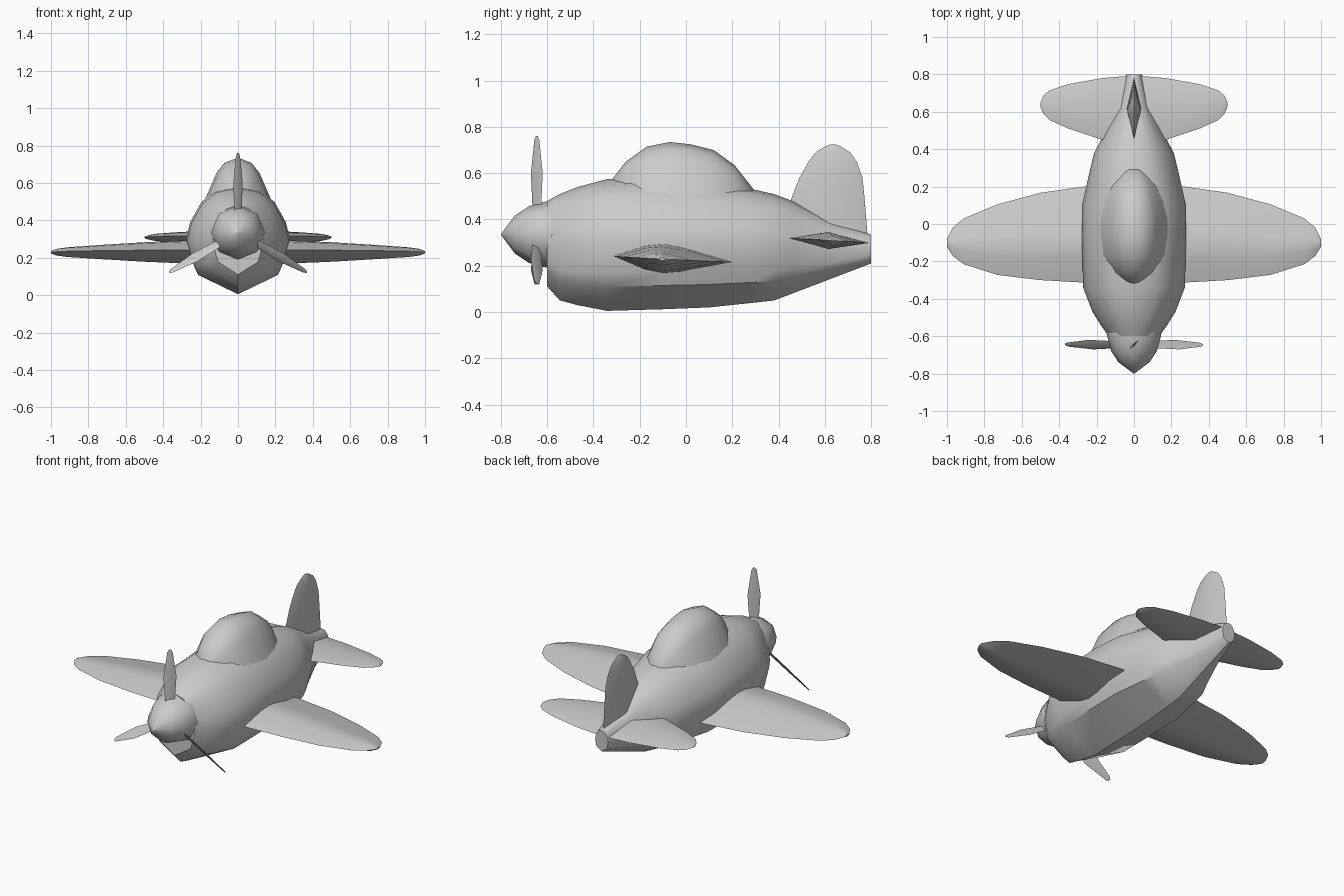
import bpy, bmesh
from math import sin, cos, pi, radians
from mathutils import Matrix, Vector

if "Cube" in bpy.data.objects:
    bpy.data.objects.remove(bpy.data.objects["Cube"])


def finish(name, bm, angle=35):
    bmesh.ops.remove_doubles(bm, verts=bm.verts, dist=1e-5)
    bmesh.ops.recalc_face_normals(bm, faces=bm.faces)
    mesh = bpy.data.meshes.new(name)
    bm.to_mesh(mesh)
    bm.free()
    ob = bpy.data.objects.new(name, mesh)
    bpy.context.collection.objects.link(ob)
    bpy.ops.object.select_all(action='DESELECT')
    ob.select_set(True)
    bpy.context.view_layer.objects.active = ob
    bpy.ops.object.shade_smooth_by_angle(angle=radians(angle))
    return ob


def loft(name, rings, angle=35):
    """Skin closed rings of equal length and cap both ends."""
    bm = bmesh.new()
    loops = [[bm.verts.new(p) for p in ring] for ring in rings]
    n = len(loops[0])
    for a, b in zip(loops, loops[1:]):
        for i in range(n):
            j = (i + 1) % n
            bm.faces.new((a[i], a[j], b[j], b[i]))
    bm.faces.new(loops[0])
    bm.faces.new(loops[-1])
    return finish(name, bm, angle)


def mirrored(half):
    """Complete a half section that starts and may end on the centre line."""
    return half + [(-x, z) for x, z in reversed(half) if x > 0]


def surface(name, stations, section, place, both_sides=True):
    """Wing-like surface; stations are (span, leading, trailing, half thickness)."""
    if both_sides:
        stations = [(-s[0],) + s[1:] for s in reversed(stations)] + stations
    outline = section + [(f, -t) for f, t in reversed(section[1:-1])]
    return loft(name, [[place(s, le + (te - le) * f, h * t, f, te - le)
                        for f, t in outline] for s, le, te, h in stations])


# Fuselage: (y, half width, bottom, top)
body_section = mirrored([(0, 0), (.78, .18), (.87, .28), (1, .5), (.92, .66),
                         (.7, .85), (.42, .955), (0, 1)])
body = [(-.6, .135, .11, .48), (-.545, .175, .05, .51), (-.47, .222, .03, .54),
        (-.34, .272, .005, .575), (-.1, .278, .012, .585), (.1, .278, .02, .57),
        (.29, .235, .04, .53), (.38, .213, .05, .51), (.46, .17, .08, .48),
        (.63, .09, .145, .39), (.8, .043, .21, .335)]
loft("fuselage", [[(w * x, y, b + (t - b) * z) for x, z in body_section]
                  for y, w, b, t in body], 40)

# Canopy bubble: (y, half width, top)
bubble_section = mirrored([(1, 0), (.78, .36), (.57, .71), (.36, .9), (0, 1)])
bubble = [(-.33, .05, .56), (-.26, .14, .65), (-.17, .19, .715), (-.07, .2, .735),
          (.02, .2, .725), (.12, .18, .7), (.21, .14, .635), (.3, .06, .52)]
loft("canopy", [[(w * x, y, .46 + (t - .46) * z) for x, z in bubble_section]
                for y, w, t in bubble], 45)

# Main wing, leading edge slightly higher than trailing edge
surface("main_wing",
        [(.12, -.315, .2, .065), (.27, -.313, .2, .062), (.5, -.3, .167, .052),
         (.73, -.272, .105, .038), (.91, -.215, .03, .026), (.97, -.17, -.02, .018),
         (1, -.12, -.08, .006)],
        [(0, 0), (.27, .82), (.42, 1), (.56, .85), (1, 0)],
        lambda s, c, t, f, chord: (s, c, .229 + t + .05 * chord * (.5 - f)))

# Tailplane
diamond = [(0, 0), (.5, 1), (1, 0)]
surface("tailplane",
        [(.02, .44, .792, .037), (.17, .45, .78, .036), (.35, .51, .748, .026),
         (.45, .555, .715, .018), (.485, .592, .685, .01), (.5, .625, .648, .003)],
        diamond,
        lambda s, c, t, f, chord: (s, c, .309 + t + .06 * chord * (.5 - f)))

# Vertical fin
surface("tail_fin",
        [(.33, .45, .785, .04), (.49, .455, .772, .038), (.58, .49, .763, .031),
         (.65, .53, .738, .023), (.69, .56, .71, .015), (.715, .6, .67, .008),
         (.725, .625, .645, .002)],
        diamond, lambda s, c, t, f, chord: (t, c, s), both_sides=False)

# Eight-sided spinner
HUB_Z = .335
spinner = [(-.8, .002), (-.74, .082), (-.68, .122), (-.6, .144), (-.58, .144)]
loft("spinner", [[(r * cos(i * pi / 4), y, HUB_Z + r * sin(i * pi / 4))
                  for i in range(8)] for y, r in spinner], 50)

# Three twisted propeller blades: (radius, half width, half thickness)
blade = [(.08, .025, .006), (.14, .028, .006), (.265, .036, .006),
         (.41, .015, .003), (.425, .006, .002)]
for k in range(3):
    turn = Matrix.Rotation(k * 2 * pi / 3, 4, 'Y') @ Matrix.Rotation(pi / 4, 4, 'Z')
    rings = [[Vector((0, -.645, HUB_Z)) + turn @ Vector((x, y, r))
              for x, y in ((w, 0), (0, h), (-w, 0), (0, -h))] for r, w, h in blade]
    loft(f"propeller_blade_{k + 1}", rings)
